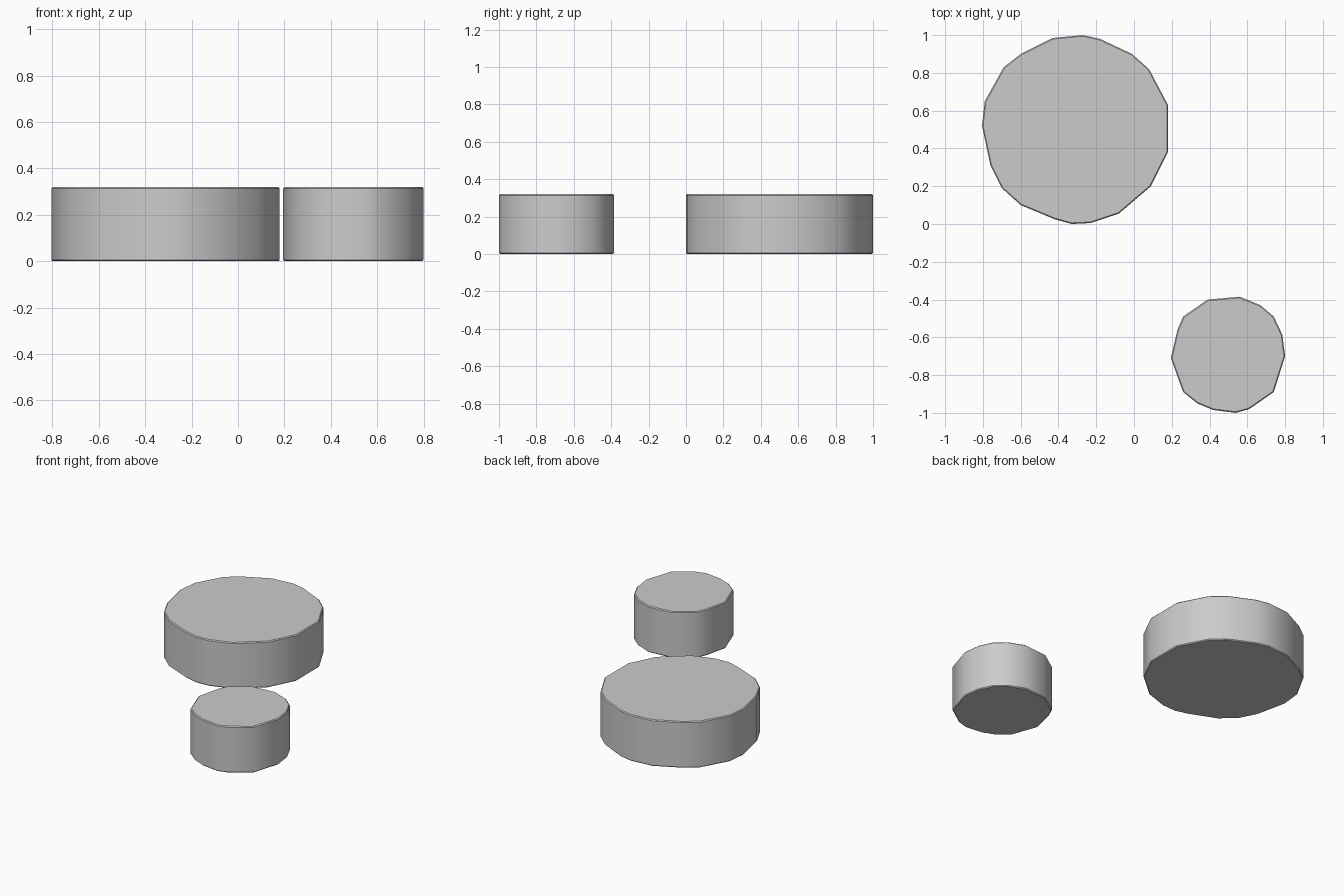
import bpy, bmesh
from math import radians

if "Cube" in bpy.data.objects:
    bpy.data.objects.remove(bpy.data.objects["Cube"])

HEIGHT = 0.32


def disc(name, outline):
    """Extrude a slightly irregular round outline (x, y) from the ground up."""
    bm = bmesh.new()
    base = bm.faces.new([bm.verts.new((x, y, 0)) for x, y in outline])
    top = bmesh.ops.extrude_face_region(bm, geom=[base], use_keep_orig=True)["geom"]
    verts = [g for g in top if isinstance(g, bmesh.types.BMVert)]
    bmesh.ops.translate(bm, verts=verts, vec=(0, 0, HEIGHT))
    bmesh.ops.recalc_face_normals(bm, faces=bm.faces[:])
    mesh = bpy.data.meshes.new(name)
    bm.to_mesh(mesh)
    bm.free()
    ob = bpy.data.objects.new(name, mesh)
    bpy.context.collection.objects.link(ob)
    # narrow softened rim
    bevel = ob.modifiers.new("rim", "BEVEL")
    bevel.width = 0.006
    bevel.segments = 1
    bevel.limit_method = "ANGLE"
    bevel.angle_limit = radians(60)
    bpy.ops.object.select_all(action="DESELECT")
    bpy.context.view_layer.objects.active = ob
    ob.select_set(True)
    bpy.ops.object.shade_smooth_by_angle(angle=radians(46))
    return ob


# Large disc at the back left
disc("large_disc", [
    (-0.805, 0.52), (-0.76, 0.31), (-0.70, 0.19), (-0.60, 0.10), (-0.42, 0.025),
    (-0.33, 0.0), (-0.23, 0.005), (-0.08, 0.055), (0.09, 0.20), (0.18, 0.38),
    (0.18, 0.63), (0.08, 0.82), (-0.01, 0.90), (-0.18, 0.98), (-0.27, 1.0),
    (-0.43, 0.985), (-0.60, 0.90), (-0.69, 0.83), (-0.79, 0.65)])

# Small disc at the front right
disc("small_disc", [
    (0.195, -0.71), (0.26, -0.89), (0.335, -0.95), (0.42, -0.985), (0.54, -1.0),
    (0.61, -0.98), (0.74, -0.89), (0.80, -0.70), (0.785, -0.585), (0.74, -0.49),
    (0.67, -0.43), (0.56, -0.385), (0.39, -0.40), (0.26, -0.49), (0.23, -0.56)])
